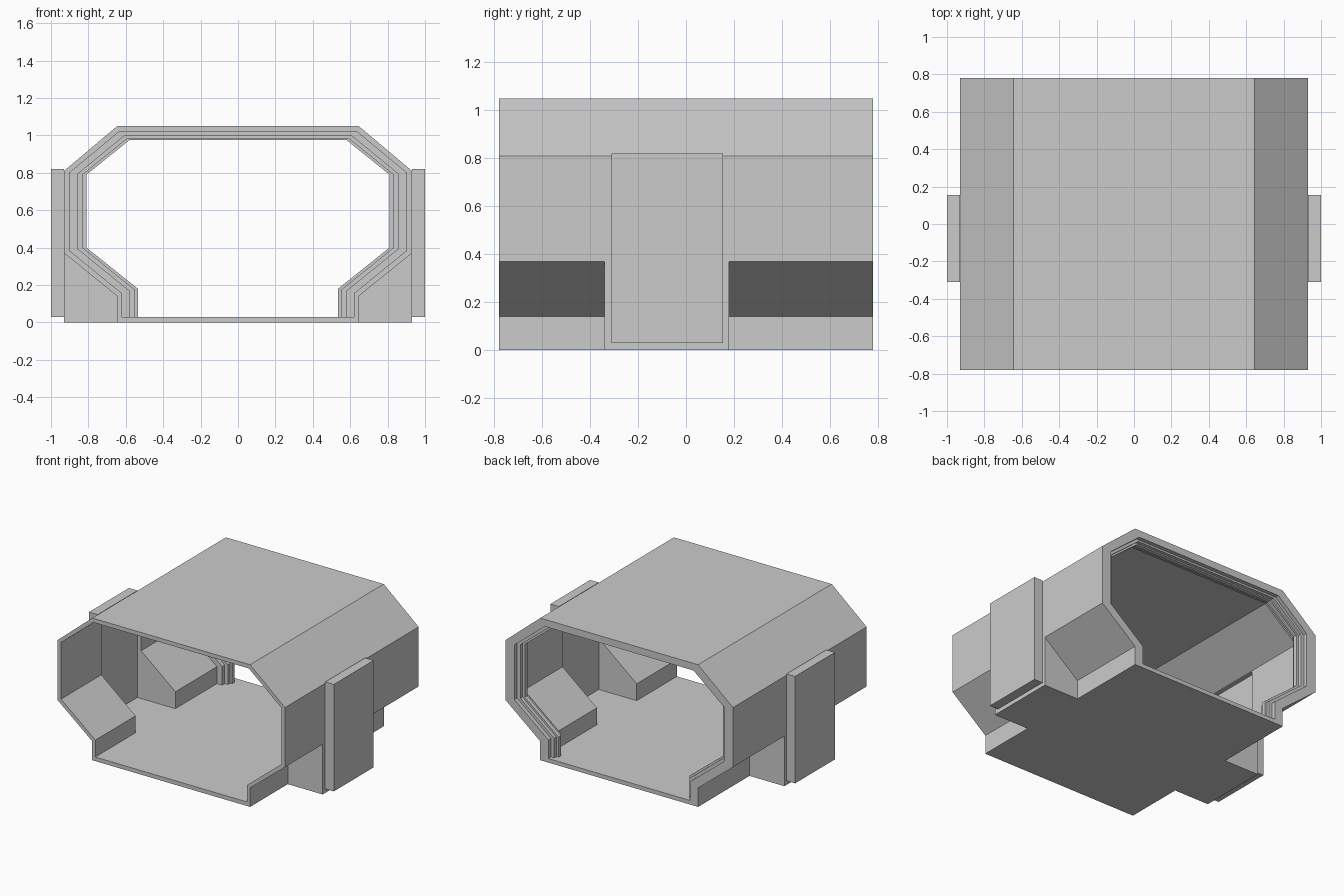
import bpy, bmesh

if "Cube" in bpy.data.objects:
    bpy.data.objects.remove(bpy.data.objects["Cube"])


def make(name, verts, faces):
    me = bpy.data.meshes.new(name)
    me.from_pydata(verts, [], faces)
    bm = bmesh.new()
    bm.from_mesh(me)
    bmesh.ops.recalc_face_normals(bm, faces=bm.faces)
    bm.to_mesh(me)
    bm.free()
    ob = bpy.data.objects.new(name, me)
    bpy.context.collection.objects.link(ob)
    return ob


def prism(name, profile, y0, y1):
    """Extrude an x-z outline along y."""
    n = len(profile)
    verts = [(x, y, z) for y in (y0, y1) for x, z in profile]
    faces = [tuple(range(n)), tuple(range(n, 2 * n))]
    faces += [(i, (i + 1) % n, n + (i + 1) % n, n + i) for i in range(n)]
    return make(name, verts, faces)


def mirrored(half):
    """Right-hand outline from bottom to top, continued down the left."""
    return half + [(-x, z) for x, z in reversed(half)]


def rect(x0, x1, z0, z1):
    return [(x0, z0), (x1, z0), (x1, z1), (x0, z1)]


def cut(target, cutter):
    mod = target.modifiers.new("cut", "BOOLEAN")
    mod.operation = "DIFFERENCE"
    mod.solver = "EXACT"
    mod.object = cutter
    bpy.context.view_layer.objects.active = target
    bpy.ops.object.modifier_apply(modifier=mod.name)
    bpy.data.objects.remove(cutter, do_unlink=True)


END = 0.78
DOOR_Y = (-0.31, 0.155)

# Outer shell with chamfered roof edges
shell = prism("cabin_shell", mirrored([(0.93, 0), (0.93, 0.81), (0.645, 1.05)]), -END, END)

# Four lower corner notches
for side in (-1, 1):
    for y0, y1 in ((-1, -0.34), (0.18, 1)):
        notch = [(0.645, -0.1), (0.645, 0.14), (0.93, 0.37), (1.1, 0.507), (1.1, -0.1)]
        cut(shell, prism("notch_cutter", [(side * x, z) for x, z in notch], y0, y1))

# Hollow interior, open at both ends
inner = [(0.62, 0.03), (0.62, 0.155), (0.90, 0.383), (0.90, 0.80), (0.635, 1.02)]
cut(shell, prism("interior_cutter", mirrored(inner), -1, 1))

# Side doorways, running straight through the cabin
cut(shell, prism("doorway_cutter", rect(-1.1, 1.1, 0.03, 0.795), *DOOR_Y))

# Side door panels
for side, label in ((-1, "left"), (1, "right")):
    prism(label + "_door", rect(side * 0.93, side * 1.0, 0.03, 0.82), *DOOR_Y)

# Stepped frame inside the rear opening: (y, inset amount)
tight = [(0.535, 0.03), (0.535, 0.18), (0.81, 0.40), (0.81, 0.79), (0.58, 0.975)]
steps = [(END, 0), (END, 0.5), (0.75, 0.5), (0.75, 0.8), (0.725, 0.8), (0.725, 1),
         (0.695, 1), (0.695, 0.8), (0.67, 0.8), (0.67, 0.5), (0.64, 0.5), (0.64, 0)]
verts = []
for y, t in steps:
    half = [(a + (c - a) * t, b + (d - b) * t) for (a, b), (c, d) in zip(inner, tight)]
    verts += [(x, y, z) for x, z in mirrored(half)]
n = 2 * len(inner)
faces = [(k * n + i, k * n + i + 1, (k + 1) * n + i + 1, (k + 1) * n + i)
         for k in range(len(steps) - 1) for i in range(n - 1)]
make("rear_frame", verts, faces)
